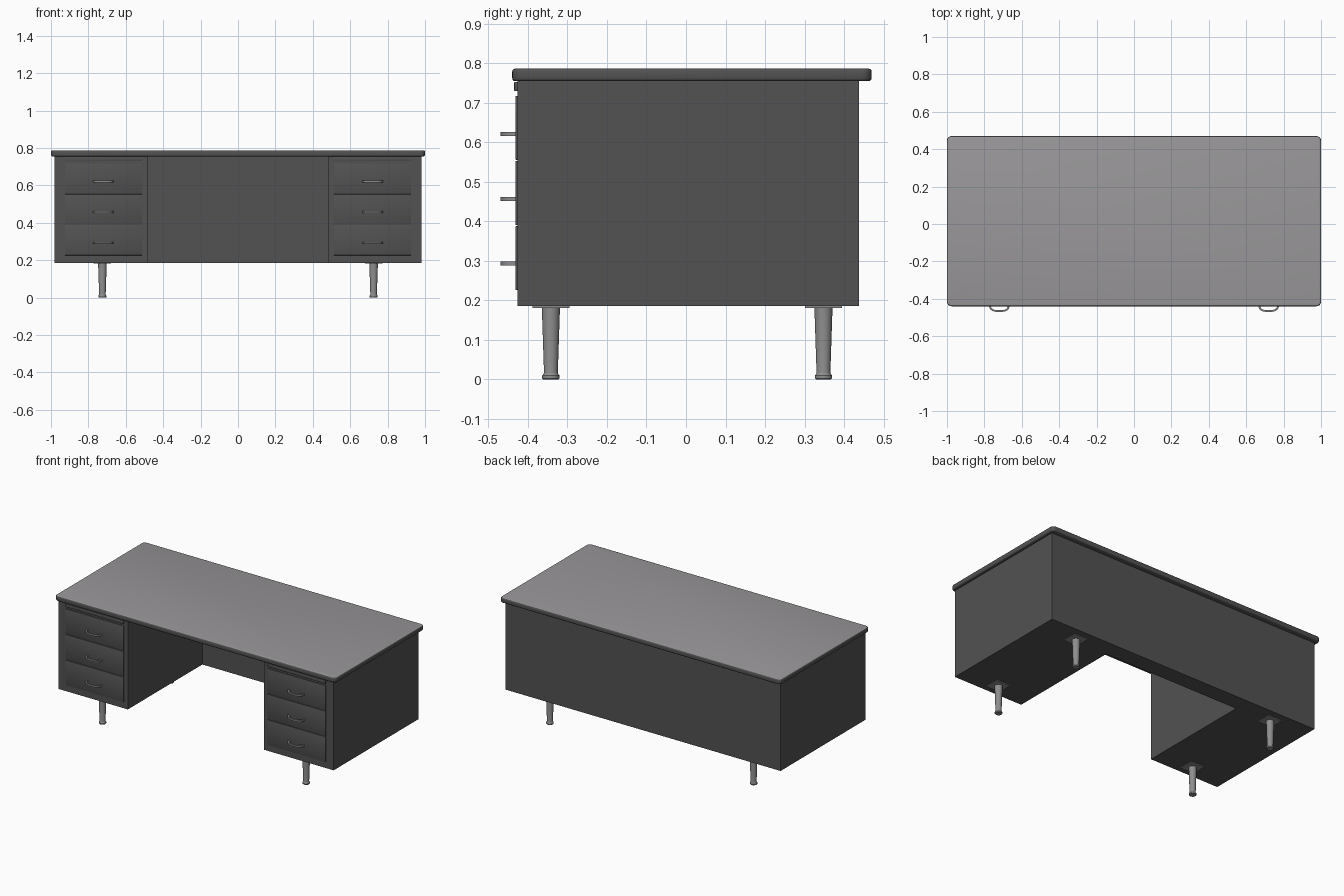
import bpy, bmesh, math

if "Cube" in bpy.data.objects:
    bpy.data.objects.remove(bpy.data.objects["Cube"])


def material(name, rgb):
    m = bpy.data.materials.new(name)
    m.diffuse_color = (*rgb, 1)
    m.use_nodes = True
    m.node_tree.nodes["Principled BSDF"].inputs["Base Color"].default_value = m.diffuse_color
    return m


BODY = material("charcoal paint", (0.085, 0.085, 0.085))
TOP = material("grey laminate", (0.32, 0.31, 0.32))
METAL = material("brushed metal", (0.27, 0.27, 0.27))


def finish(bm, name, *mats, smooth=True):
    bmesh.ops.recalc_face_normals(bm, faces=bm.faces[:])
    mesh = bpy.data.meshes.new(name)
    bm.to_mesh(mesh)
    bm.free()
    ob = bpy.data.objects.new(name, mesh)
    bpy.context.collection.objects.link(ob)
    for m in mats:
        mesh.materials.append(m)
    if smooth:
        bpy.ops.object.select_all(action='DESELECT')
        ob.select_set(True)
        bpy.context.view_layer.objects.active = ob
        bpy.ops.object.shade_smooth_by_angle(angle=math.radians(35))
    return ob


def box_bm(x, y, z):
    bm = bmesh.new()
    bmesh.ops.create_cube(bm, size=1)
    for v in bm.verts:
        v.co = [lo + (c + 0.5) * (hi - lo) for c, (lo, hi) in zip(v.co, (x, y, z))]
    return bm


def box(name, x, y, z, mat, bevel=0):
    bm = box_bm(x, y, z)
    if bevel:
        bmesh.ops.bevel(bm, geom=bm.edges[:], offset=bevel, segments=2, profile=0.5, affect='EDGES')
    return finish(bm, name, mat, smooth=bevel > 0)


def leg(name, x, y):
    # tapered round leg with a foot ring, lathed from a profile
    profile = [(0, 0), (0.019, 0), (0.022, 0.003), (0.022, 0.010), (0.018, 0.015),
               (0.0175, 0.018), (0.023, 0.183), (0, 0.183)]
    bm = bmesh.new()
    vs = [bm.verts.new((x + r, y, z)) for r, z in profile]
    es = [bm.edges.new(p) for p in zip(vs, vs[1:])]
    bmesh.ops.spin(bm, geom=vs + es, cent=(x, y, 0), axis=(0, 0, 1),
                   angle=math.tau, steps=24, use_duplicate=False)
    bmesh.ops.remove_doubles(bm, verts=bm.verts[:], dist=1e-5)
    finish(bm, name, METAL)


def handle(name, x, z):
    # bow pull: flat-sided half loop
    bm = bmesh.new()
    n, rings = 20, []
    for i in range(n + 1):
        a = math.pi * i / n
        c, s = math.cos(a), math.sin(a)
        c, s = math.copysign(abs(c) ** 0.7, c), abs(s) ** 0.7
        ring = []
        for w, d, h in ((0.055, 0.041, -1), (0.055, 0.041, 1), (0.046, 0.032, 1), (0.046, 0.032, -1)):
            ring.append(bm.verts.new((x + w * c, -0.429 - d * s, z + 0.005 * h)))
        rings.append(ring)
    for a, b in zip(rings, rings[1:]):
        for j in range(4):
            k = (j + 1) % 4
            bm.faces.new((a[j], a[k], b[k], b[j]))
    bm.faces.new(rings[0])
    bm.faces.new(rings[-1])
    finish(bm, name, METAL)


# desktop: rounded corners and edge, laminate on the upper face only
bm = box_bm((-1, 1), (-0.44, 0.47), (0.755, 0.787))
upright = [e for e in bm.edges if abs(e.verts[0].co.z - e.verts[1].co.z) > 0.01]
bmesh.ops.bevel(bm, geom=upright, offset=0.025, segments=5, profile=0.5, affect='EDGES')
rim = [e for e in bm.edges if abs(e.verts[0].co.z - e.verts[1].co.z) < 0.001]
bmesh.ops.bevel(bm, geom=rim, offset=0.008, segments=3, profile=0.5, affect='EDGES')
bm.normal_update()
for f in bm.faces:
    f.material_index = 1 if f.normal.z > 0.95 else 0
finish(bm, "desktop", BODY, TOP)

# modesty panel between the pedestals
box("back_panel", (-0.485, 0.485), (0.33, 0.438), (0.186, 0.757), BODY)

for side, s in (("left", -1), ("right", 1)):
    def span(a, b):
        return tuple(sorted((s * a, s * b)))

    # pedestal cabinet and pull-out writing board
    box(side + "_pedestal", span(0.485, 0.98), (-0.427, 0.438), (0.186, 0.757), BODY)
    box(side + "_pull_out_board", span(0.512, 0.925), (-0.435, -0.40), (0.73, 0.753), BODY, 0.002)
    # three drawers with handles
    for i in range(3):
        top = 0.718 - 0.165 * i
        box(f"{side}_drawer_{i + 1}", span(0.512, 0.925), (-0.432, -0.40),
            (top - 0.162, top), BODY, 0.002)
        handle(f"{side}_handle_{i + 1}", s * 0.72, 0.621 - 0.164 * i)
    # legs with mounting plates
    for end, y in (("front", -0.342), ("back", 0.348)):
        leg(f"{side}_{end}_leg", s * 0.725, y)
        box(f"{side}_{end}_leg_plate", span(0.678, 0.772), (y - 0.047, y + 0.047),
            (0.181, 0.187), METAL)
